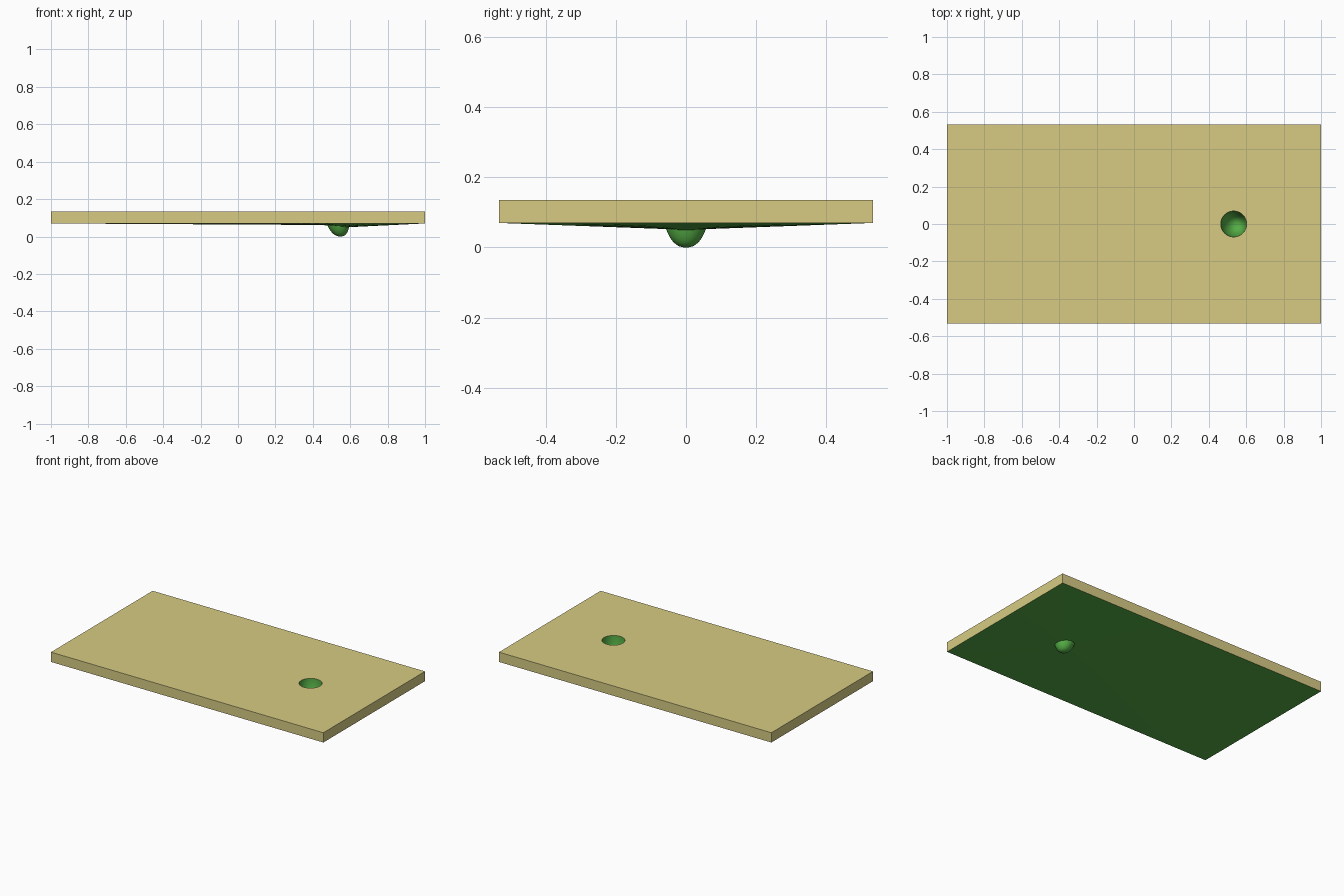
import bpy, bmesh
from math import sin, cos, pi, asin, atan2

if "Cube" in bpy.data.objects:
    bpy.data.objects.remove(bpy.data.objects["Cube"])

HX, HY, ZT, ZB = 1.0, 0.533, 0.135, 0.07      # slab half sizes, top and bottom
CX, R, SHIFT = 0.533, 0.069, 0.014            # cup centre, radius, lean to the right
corner_angles = [atan2(sy * HY, sx * HX - CX) % (2 * pi) for sx in (1, -1) for sy in (1, -1)]
angles = sorted([2 * pi * i / 48 for i in range(48)] + corner_angles)


def material(name, color):
    m = bpy.data.materials.new(name)
    m.diffuse_color = (*color, 1)
    m.use_nodes = True
    m.node_tree.nodes["Principled BSDF"].inputs["Base Color"].default_value = m.diffuse_color
    return m


def cup_point(a, t):
    r = R * cos(t) ** 0.85
    return (CX + SHIFT * sin(t) ** 2 + r * cos(a), r * sin(a), ZT * (1 - sin(t)))


def edge_point(a, z):
    # where a ray from the cup centre meets the slab outline
    c, s = cos(a), sin(a)
    d = min(((HX if c > 0 else -HX) - CX) / c if abs(c) > 1e-6 else 9,
            HY / abs(s) if abs(s) > 1e-6 else 9)
    return (CX + d * c, d * s, z)


def seam_point(a):
    # underside meets the cup lower on the right than on the left
    z = 0.056 - 0.006 * cos(a)
    return cup_point(a, asin(1 - z / ZT))


def build(name, rings, mat, smooth, tip=None):
    bm = bmesh.new()
    loops = [[bm.verts.new(p) for p in ring] for ring in rings]
    n = len(angles)
    for lo, hi in zip(loops, loops[1:]):
        for i in range(n):
            j = (i + 1) % n
            bm.faces.new((lo[i], lo[j], hi[j], hi[i]))
    if tip:
        v = bm.verts.new(tip)
        for i in range(n):
            bm.faces.new((loops[-1][i], loops[-1][(i + 1) % n], v))
    for f in bm.faces:
        f.smooth = smooth
    me = bpy.data.meshes.new(name)
    bm.to_mesh(me)
    bm.free()
    me.materials.append(mat)
    ob = bpy.data.objects.new(name, me)
    bpy.context.collection.objects.link(ob)
    return ob


tan = material("tan", (0.68, 0.6, 0.23))
green = material("green", (0.09, 0.42, 0.06))

# Slab top with hole, and side walls
build("slab", [[edge_point(a, ZB) for a in angles],
               [edge_point(a, ZT) for a in angles],
               [cup_point(a, 0) for a in angles]], tan, False)

# Shallow funnel under the slab
build("underside", [[seam_point(a) for a in angles],
                    [edge_point(a, ZB) for a in angles]], green, True)

# Round-bottomed cup, open at the top
N = 14
build("cup", [[cup_point(a, pi / 2 * k / N) for a in angles] for k in range(N)],
      green, True, cup_point(0, pi / 2))
